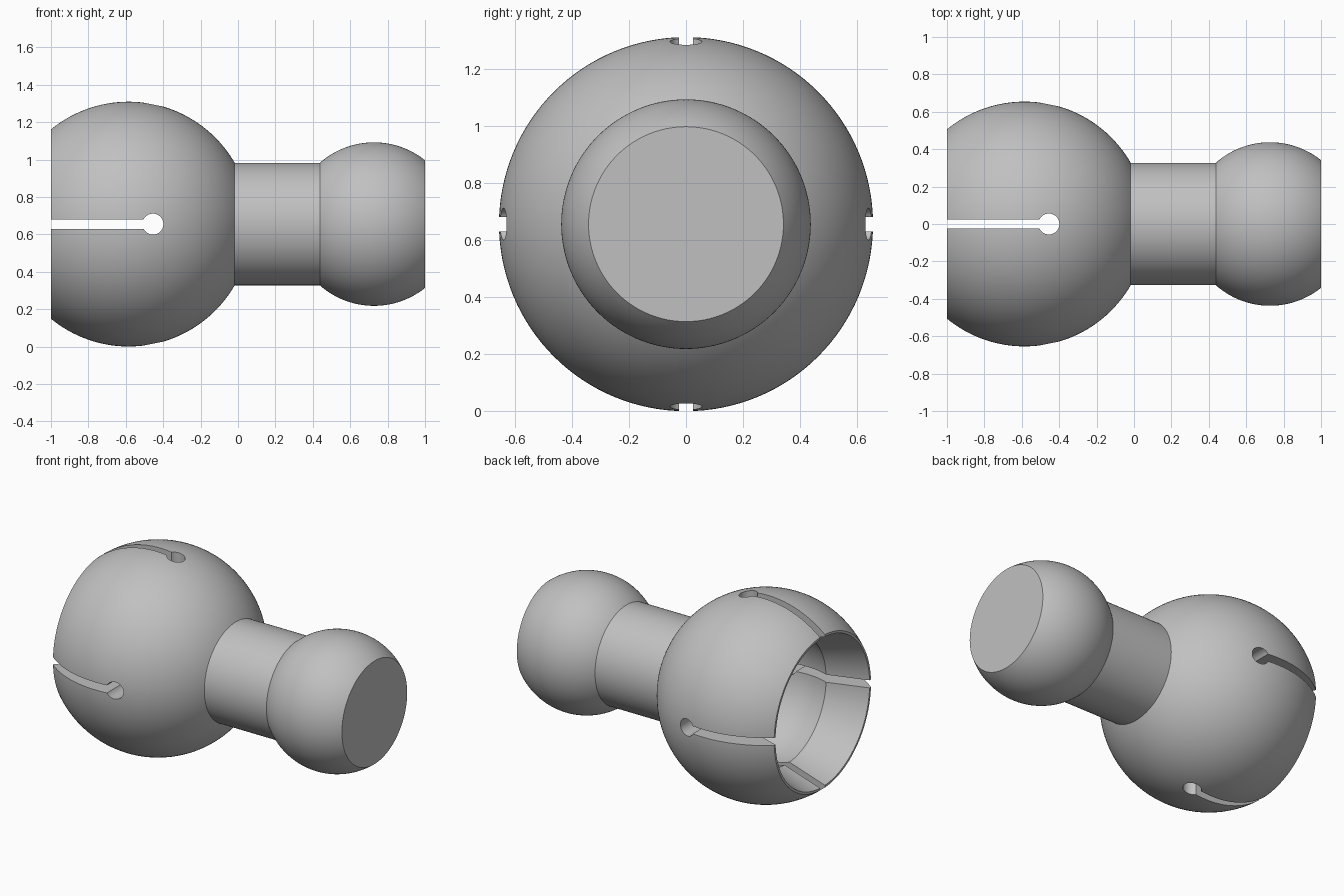
import bpy, bmesh
from math import sin, cos, acos, asin, pi, radians
from mathutils import Matrix, Vector

if "Cube" in bpy.data.objects:
    bpy.data.objects.remove(bpy.data.objects["Cube"])

AXIS_Z = 0.655                     # height of the long axis
SOCKET_X, SOCKET_R = -0.585, 0.655  # outer socket ball
BALL_X, BALL_R = 0.727, 0.437      # small ball, also the cavity size
NECK_R = 0.327

grey = bpy.data.materials.new("plain grey")
grey.use_nodes = True
color = (0.53, 0.53, 0.53, 1)
grey.diffuse_color = color
grey.node_tree.nodes["Principled BSDF"].inputs["Base Color"].default_value = color


def arc(cx, r, a0, a1, n):
    """Points (x, radius) on a circle about the axis; angle 0 is +x."""
    return [(cx + r * cos(a0 + (a1 - a0) * i / n), r * sin(a0 + (a1 - a0) * i / n))
            for i in range(n + 1)]


def add_object(name, bm):
    bmesh.ops.recalc_face_normals(bm, faces=bm.faces)
    mesh = bpy.data.meshes.new(name)
    bm.to_mesh(mesh)
    bm.free()
    mesh.materials.append(grey)
    obj = bpy.data.objects.new(name, mesh)
    bpy.context.collection.objects.link(obj)
    return obj


def revolve(name, profile, steps=128):
    """Spin an (x, radius) profile around the long axis."""
    bm = bmesh.new()
    verts = [bm.verts.new((x, 0, AXIS_Z + r)) for x, r in profile]
    edges = [bm.edges.new(pair) for pair in zip(verts, verts[1:])]
    bmesh.ops.spin(bm, geom=verts + edges, cent=(0, 0, AXIS_Z), axis=(1, 0, 0),
                   angle=2 * pi, steps=steps, use_merge=False)
    bmesh.ops.remove_doubles(bm, verts=bm.verts, dist=0.0002)
    return add_object(name, bm)


def keyhole(name, roll):
    """Long prism: a slot open at the mouth, ending in a round relief hole."""
    half, hole_r, hole_x = 0.025, 0.056, -0.455
    a = pi - asin(half / hole_r)
    outline = [(-1.2, half), (-1.2, -half)] + arc(hole_x, hole_r, -a, a, 32)
    bm = bmesh.new()
    face = bm.faces.new([bm.verts.new((x, -1, h)) for x, h in outline])
    geom = bmesh.ops.extrude_face_region(bm, geom=[face])["geom"]
    bmesh.ops.translate(bm, vec=(0, 2, 0),
                        verts=[g for g in geom if isinstance(g, bmesh.types.BMVert)])
    turn = Matrix.Translation(Vector((0, 0, AXIS_Z))) @ Matrix.Rotation(roll, 4, 'X')
    bmesh.ops.transform(bm, matrix=turn, verts=bm.verts)
    obj = add_object(name, bm)
    obj.hide_render = True
    return obj


# Cavity: round seat, then a flared mouth
kink = acos((-0.74 - SOCKET_X) / BALL_R)
cavity = arc(SOCKET_X, BALL_R, 0, kink, 32)
mouth = [(-1, 0.492)]

# Outside: socket ball, neck, small ball with a flat end
rim = acos((-1 - SOCKET_X) / SOCKET_R)
shell = arc(SOCKET_X, SOCKET_R, rim, asin(NECK_R / SOCKET_R), 48)
ball = arc(BALL_X, BALL_R, pi - asin(NECK_R / BALL_R), acos((1 - BALL_X) / BALL_R), 40)
end = [(1, 0)]

link = revolve("ball_and_socket_link", cavity + mouth + shell + ball + end)

# Four slots from two crossing keyhole cutters
bpy.context.view_layer.objects.active = link
link.select_set(True)
for i in range(2):
    cutter = keyhole(f"slot_cutter_{i + 1}", i * pi / 2)
    mod = link.modifiers.new("slot", 'BOOLEAN')
    mod.operation, mod.solver, mod.object = 'DIFFERENCE', 'EXACT', cutter
    bpy.ops.object.modifier_apply(modifier=mod.name)
    bpy.data.objects.remove(cutter)

bpy.ops.object.shade_smooth_by_angle(angle=radians(20))
